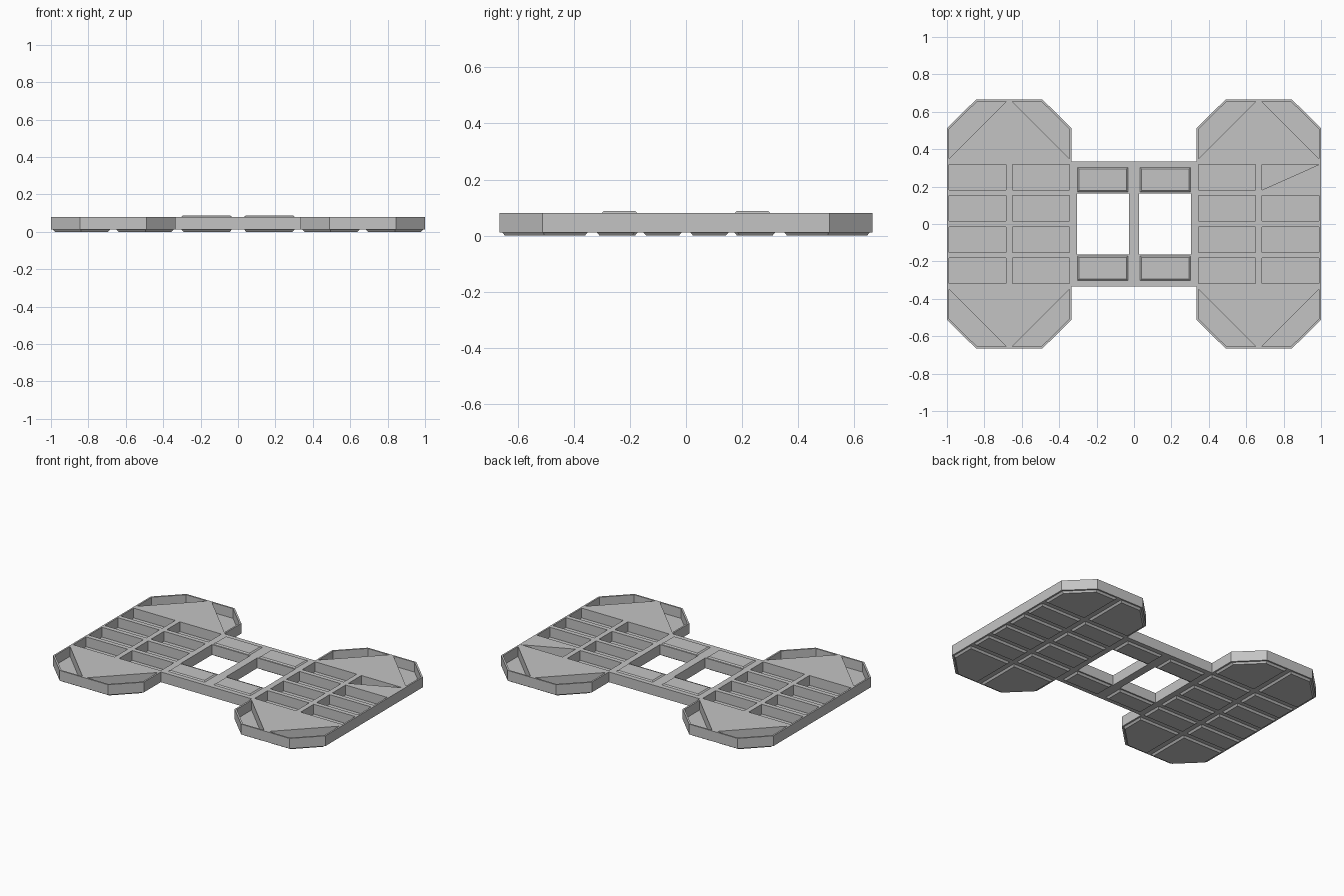
import bpy
import bmesh

cube = bpy.data.objects.get("Cube")
if cube:
    bpy.data.objects.remove(cube)

grey = bpy.data.materials.new("light grey")
grey.use_nodes = True
grey.diffuse_color = (0.55, 0.55, 0.55, 1)
grey.node_tree.nodes["Principled BSDF"].inputs["Base Color"].default_value = grey.diffuse_color

TOP, BELLY, FLOOR = 0.08, 0.012, 0.015
POD_X = 0.667


def loft(bm, outline, z0, z1, shrink=0.0):
    """Add a closed prism; its z1 end is drawn in by shrink."""
    xs, ys = zip(*outline)
    cx, cy = (min(xs) + max(xs)) / 2, (min(ys) + max(ys)) / 2
    fx = 1 - 2 * shrink / (max(xs) - min(xs))
    fy = 1 - 2 * shrink / (max(ys) - min(ys))
    a = [bm.verts.new((x, y, z0)) for x, y in outline]
    b = [bm.verts.new((cx + (x - cx) * fx, cy + (y - cy) * fy, z1)) for x, y in outline]
    bm.faces.new(a)
    bm.faces.new(b)
    for i in range(len(a)):
        j = (i + 1) % len(a)
        bm.faces.new((a[i], a[j], b[j], b[i]))


def make(name, outlines, z0, z1, shrink=0.0):
    bm = bmesh.new()
    for outline in outlines:
        loft(bm, outline, z0, z1, shrink)
    bmesh.ops.recalc_face_normals(bm, faces=bm.faces)
    mesh = bpy.data.meshes.new(name)
    bm.to_mesh(mesh)
    bm.free()
    mesh.materials.append(grey)
    obj = bpy.data.objects.new(name, mesh)
    bpy.context.collection.objects.link(obj)
    return obj


def cut(obj, outlines, z0, z1):
    cutter = make("cutter", outlines, z0, z1)
    cutter.hide_render = True
    mod = obj.modifiers.new("cut", "BOOLEAN")
    mod.operation = "DIFFERENCE"
    mod.solver = "EXACT"
    mod.object = cutter
    bpy.context.view_layer.objects.active = obj
    bpy.ops.object.modifier_apply(modifier=mod.name)
    bpy.data.objects.remove(cutter)


def rect(x0, x1, y0, y1):
    return [(x0, y0), (x1, y0), (x1, y1), (x0, y1)]


def placed(outline, cx, sx, sy):
    return [(cx + sx * x, sy * y) for x, y in outline]


SIGNS = [(sx, sy) for sx in (-1, 1) for sy in (-1, 1)]
IN, OUT = 0.017, 0.322          # panel columns, from the pod centre line
rows = [rect(IN, OUT, 0.015, 0.152), rect(IN, OUT, 0.182, 0.318)]
corner_panel = [(IN, 0.35), (OUT, 0.35), (OUT, 0.507), (0.172, 0.655), (IN, 0.655)]
corner_pit = corner_panel[1:]
half_pit = [(IN, 0.182), (OUT, 0.318), (IN, 0.318)]
octagon = [(0.333, -0.512), (0.333, 0.512), (0.178, 0.665), (-0.178, 0.665),
           (-0.333, 0.512), (-0.333, -0.512), (-0.178, -0.665), (0.178, -0.665)]

# Octagonal pods: open compartments above, raised panels below
for side, label in ((1, "left"), (-1, "right")):
    cx = side * POD_X
    pod = make(label + "_pod", [placed(octagon, cx, 1, 1)], BELLY, TOP)
    pits, panels = [], []
    for sx, sy in SIGNS:
        for i, outline in enumerate(rows):
            gusseted = side == sx == sy == 1 and i == 1
            pits.append(placed(half_pit if gusseted else outline, cx, sx, sy))
            panels.append(placed(outline, cx, sx, sy))
        pits.append(placed(corner_pit, cx, sx, sy))
        panels.append(placed(corner_panel, cx, sx, sy))
    cut(pod, pits, FLOOR, TOP + 0.05)
    make(label + "_pod_belly_panels", panels, BELLY, 0, 0.01)

# Bridge frame with two windows
bridge = make("bridge", [rect(-0.334, 0.334, -0.333, 0.333)], BELLY, TOP)
cut(bridge, [placed(rect(0.027, 0.305, -0.163, 0.163), 0, s, 1) for s in (-1, 1)],
    -0.05, TOP + 0.05)

# Raised plates on the top and bottom of the bridge
plates = [placed(rect(0.033, 0.302, 0.172, 0.302), 0, sx, sy) for sx, sy in SIGNS]
make("bridge_top_plates", plates, TOP, TOP + 0.007, 0.008)
make("bridge_belly_plates", plates, BELLY, 0, 0.01)
